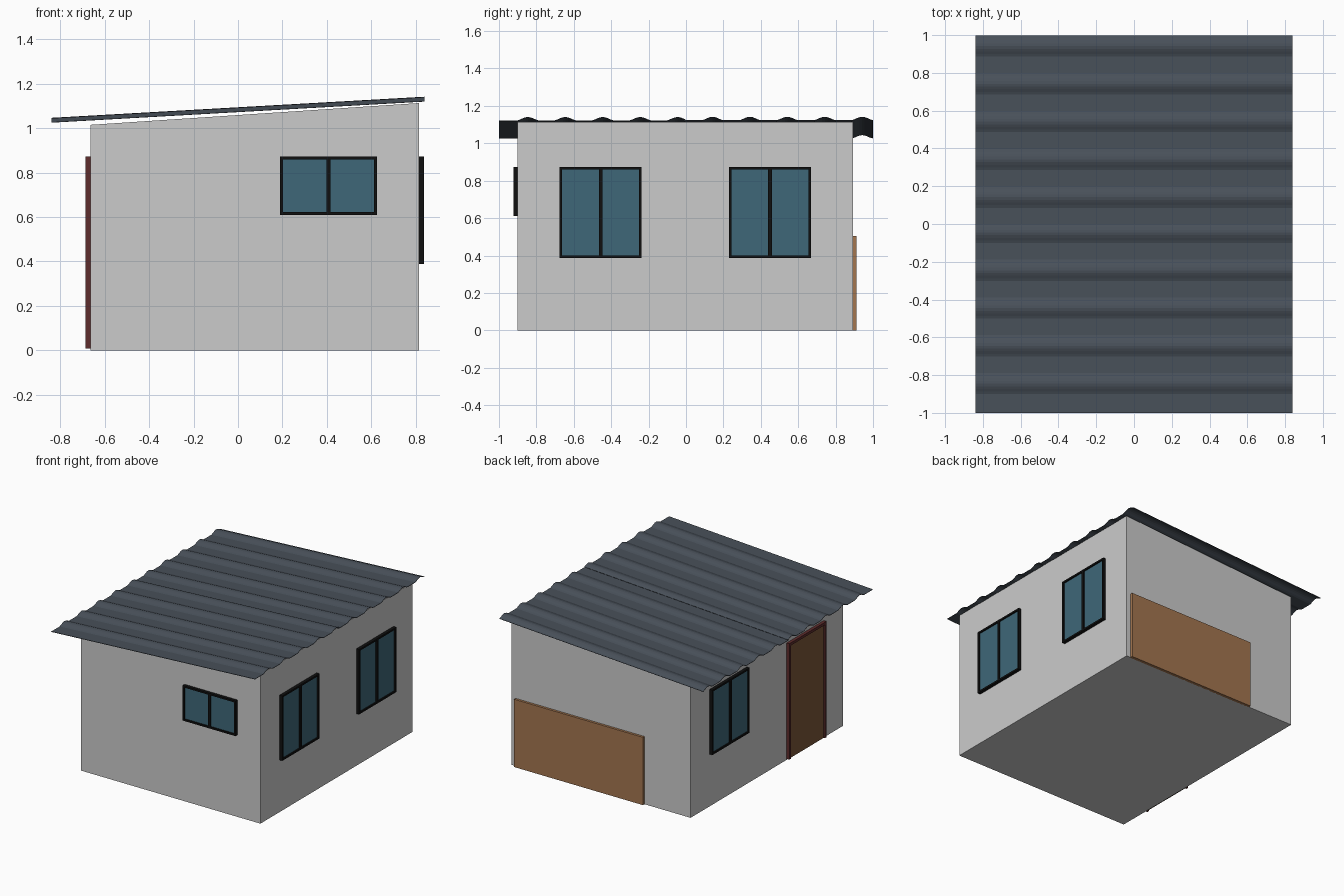
import bpy, bmesh, math

if "Cube" in bpy.data.objects:
    bpy.data.objects.remove(bpy.data.objects["Cube"])


def material(name, rgb):
    m = bpy.data.materials.new(name)
    m.diffuse_color = (*rgb, 1)
    m.use_nodes = True
    m.node_tree.nodes["Principled BSDF"].inputs["Base Color"].default_value = m.diffuse_color
    return m


GLASS = material("glass", (0.049, 0.137, 0.19))
BLACK = material("black_trim", (0.005, 0.005, 0.005))
RED = material("dark_red_trim", (0.11, 0.025, 0.025))
DOOR = material("dark_wood", (0.2, 0.095, 0.04))
WOOD = material("wood", (0.37, 0.18, 0.08))
ROOF = material("roof_metal", (0.065, 0.08, 0.1))


def finish(bm, name, mat=None):
    bmesh.ops.recalc_face_normals(bm, faces=bm.faces)
    me = bpy.data.meshes.new(name)
    bm.to_mesh(me)
    bm.free()
    ob = bpy.data.objects.new(name, me)
    bpy.context.collection.objects.link(ob)
    if mat:
        me.materials.append(mat)
    return ob


def boxes(name, bounds, mat=None):
    """One object from boxes given as ((x0, x1), (y0, y1), (z0, z1))."""
    bm = bmesh.new()
    for b in bounds:
        vs = bmesh.ops.create_cube(bm, size=1)["verts"]
        for v in vs:
            v.co = [(lo + hi) / 2 + c * (hi - lo) for c, (lo, hi) in zip(v.co, b)]
    return finish(bm, name, mat)


# Outer wall planes
WALLS = {"left": (0, -0.663, -1), "right": (0, 0.815, 1),
         "front": (1, -0.9, -1), "back": (1, 0.893, 1)}


def on_wall(wall, u, z, depth):
    """Bounds of a slab standing out from a wall."""
    axis, plane, sign = WALLS[wall]
    out = tuple(sorted((plane - sign * 0.005, plane + sign * depth)))
    return (out, u, z) if axis == 0 else (u, out, z)


def opening(name, wall, u, z, trim, fill, t=0.013, mullion=True, sill=True):
    (a, b), (lo, hi) = u, z
    parts = [((a, a + t), z), ((b - t, b), z), ((a + t, b - t), (hi - t, hi))]
    if sill:
        parts.append(((a + t, b - t), (lo, lo + t)))
    if mullion:
        m = (a + b) / 2
        parts.append(((m - 0.01, m + 0.01), (lo + t, hi - t)))
    boxes(name + "_frame", [on_wall(wall, p, q, 0.023) for p, q in parts], trim)
    boxes(name + "_panel", [on_wall(wall, (a + t, b - t), (lo if not sill else lo + t, hi - t), 0.013)], fill)


# House body with sloping top
body = boxes("house_body", [((-0.663, 0.815), (-0.9, 0.893), (0, 1))])
for v in body.data.vertices:
    if v.co.z > 0.5:
        v.co.z = 1.015 if v.co.x < 0 else 1.113

# Windows, door and back panel
opening("right_window_front", "right", (-0.675, -0.237), (0.388, 0.872), BLACK, GLASS)
opening("right_window_back", "right", (0.23, 0.668), (0.388, 0.872), BLACK, GLASS)
opening("left_window", "left", (0.23, 0.668), (0.388, 0.872), BLACK, GLASS)
opening("front_window", "front", (0.19, 0.625), (0.61, 0.872), BLACK, GLASS)
opening("door", "left", (-0.675, -0.237), (0.008, 0.872), RED, DOOR, 0.02, False, False)
boxes("back_wood_panel", [on_wall("back", (-0.283, 0.78), (0.0, 0.505), 0.018)], WOOD)


# Two overlapping corrugated roof sheets
def roof_sheet(name, start, end, first_bump, lift):
    profile = [(start, 0)]
    for i in range(5):
        c = first_bump + 0.2 * i
        for k in range(9):
            s = -1 + k / 4
            y = c + 0.056 * s
            if start < y <= end + 1e-6:
                profile.append((y, 0.018 * (0.5 + 0.5 * math.cos(math.pi * s)) ** 0.7))
    bm = bmesh.new()
    ends = [[bm.verts.new((x, y, z + h + lift)) for y, h in profile]
            for x, z in ((-0.84, 1.026), (0.84, 1.121))]
    for i in range(len(profile) - 1):
        bm.faces.new((ends[0][i], ends[1][i], ends[1][i + 1], ends[0][i + 1]))
    ob = finish(bm, name, ROOF)
    mod = ob.modifiers.new("thickness", "SOLIDIFY")
    mod.thickness = 0.003
    mod.offset = 0


roof_sheet("roof_sheet_front", -1.0, 0.01, -0.845, 0)
roof_sheet("roof_sheet_back", -0.01, 0.998, 0.142, 0.001)
